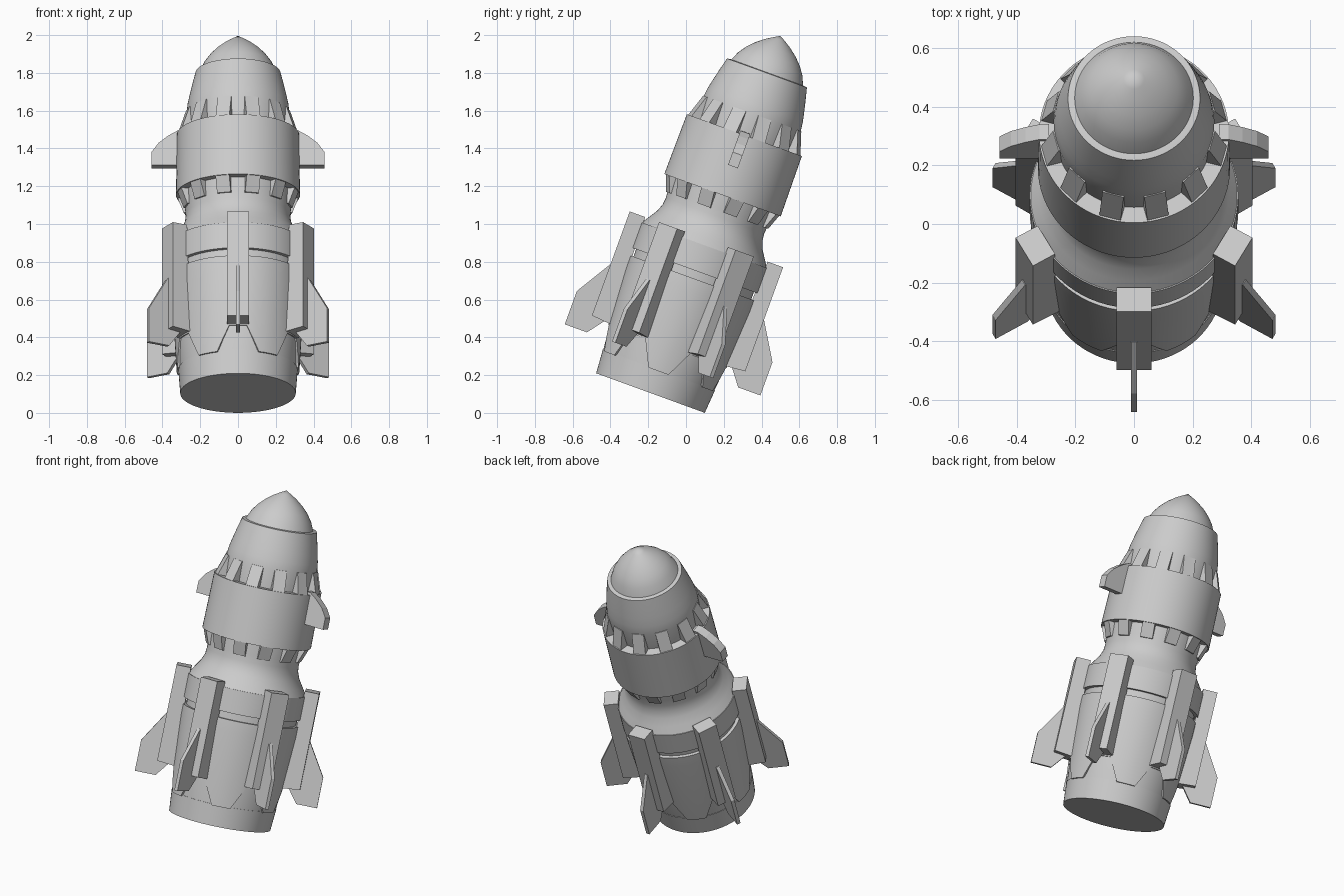
import bpy, bmesh, math
from mathutils import Matrix, Vector

if "Cube" in bpy.data.objects:
    bpy.data.objects.remove(bpy.data.objects["Cube"])

# The rocket is built upright, then leaned back as a whole
LEAN = Matrix.Translation((0, -0.188, 0.105)) @ Matrix.Rotation(math.radians(-20), 4, 'X')
grey = bpy.data.materials.new("hull grey")
grey.diffuse_color = (0.6, 0.6, 0.6, 1)
grey.use_nodes = True
grey.node_tree.nodes["Principled BSDF"].inputs["Base Color"].default_value = grey.diffuse_color


def finish(name, bm, smooth=True):
    bmesh.ops.remove_doubles(bm, verts=bm.verts, dist=1e-5)
    bmesh.ops.recalc_face_normals(bm, faces=bm.faces)
    me = bpy.data.meshes.new(name)
    bm.to_mesh(me)
    bm.free()
    me.transform(LEAN)
    me.materials.append(grey)
    if smooth:
        me.shade_smooth()
        me.set_sharp_from_angle(angle=math.radians(25))
    ob = bpy.data.objects.new(name, me)
    bpy.context.collection.objects.link(ob)
    return ob


def lathe(name, profile, segs=72):
    """Revolve (radius, height) points; the ends lie on the axis."""
    bm = bmesh.new()
    vs = [bm.verts.new((r, 0, z)) for r, z in profile]
    es = [bm.edges.new(p) for p in zip(vs, vs[1:])]
    bmesh.ops.spin(bm, geom=vs + es, cent=(0, 0, 0), axis=(0, 0, 1),
                   angle=2 * math.pi, steps=segs, use_merge=True)
    return finish(name, bm)


def slab(bm, outline, width, angle):
    """Add a (radius, height) outline of given width, turned about the axis."""
    rot = Matrix.Rotation(math.radians(angle), 3, 'Z')
    a, b = [[bm.verts.new(rot @ Vector((r, s * width / 2, z))) for r, z in outline]
            for s in (-1, 1)]
    bm.faces.new(a)
    bm.faces.new(b[::-1])
    n = len(a)
    for i in range(n):
        j = (i + 1) % n
        bm.faces.new((a[i], b[i], b[j], a[j]))


def slabs(name, outline, width, angles):
    bm = bmesh.new()
    for ang in angles:
        slab(bm, outline, width, ang)
    return finish(name, bm, smooth=False)


# Engine base band and inner lower body
lathe("base_band", [(0, 0), (0.306, 0), (0.316, 0.13), (0, 0.13)])
lathe("inner_body", [(0, 0.12), (0.312, 0.12), (0.330, 0.30), (0.332, 0.70), (0, 0.70)])

# Collar and waist
lathe("collar", [(0, 0.69), (0.356, 0.69), (0.356, 0.833), (0, 0.833)])
lathe("waist", [(0, 0.83), (0.352, 0.833), (0.325, 0.875), (0.297, 0.918), (0.281, 0.96),
                (0.277, 1.0), (0.281, 1.045), (0.285, 1.12), (0, 1.12)])

# Wide ring, upper body and nose
lathe("wide_ring", [(0, 1.115), (0.328, 1.115), (0.324, 1.453), (0, 1.453)])
lathe("upper_body", [(0, 1.45), (0.268, 1.45), (0.274, 1.57), (0.267, 1.625), (0.255, 1.68),
                     (0.241, 1.74), (0.225, 1.803), (0.205, 1.806), (0, 1.806)])
lathe("nose", [(0, 1.80), (0.205, 1.80), (0.180, 1.856), (0.150, 1.898),
               (0.113, 1.936), (0.070, 1.970), (0.035, 1.992), (0, 2.012)])

# Outer shell with a notched lower edge, repeated at each fin
bm = bmesh.new()
rows = []
for k in range(6):
    for a in (-30, -25, -20, -14, -8, -4, 0, 4, 8, 14, 20, 25):
        low = 0.123 + 0.14 * min(1, max(0, (20 - abs(a)) / 12))
        r_low = 0.325 + 0.03 * (low - 0.123) / 0.5
        t = math.radians(30 + 60 * k + a)
        rows.append([bm.verts.new((r * math.cos(t), r * math.sin(t), z)) for r, z in
                     ((r_low, low), (0.352, 0.58), (0.352, 0.648), (0.325, 0.648),
                      (r_low - 0.02, low))])
for p, q in zip(rows, rows[1:] + rows[:1]):
    for i in range(5):
        j = (i + 1) % 5
        bm.faces.new((p[i], q[i], q[j], p[j]))
finish("notched_shell", bm)

# Six posts with swept fins
six = [30 + 60 * k for k in range(6)]
slabs("posts", [(0.325, 0.27), (0.432, 0.28), (0.432, 0.866), (0.345, 0.866)], 0.118, six)
slabs("fins", [(0.34, 0.56), (0.435, 0.565), (0.551, 0.374), (0.551, 0.187),
               (0.426, 0.187), (0.34, 0.30)], 0.022, six)

# Ribs below and above the wide ring
twelve = [15 + 30 * k for k in range(12)]
slabs("lower_ribs", [(0.25, 1.03), (0.288, 1.03), (0.322, 1.118), (0.25, 1.118)], 0.075, twelve)
slabs("upper_ribs", [(0.24, 1.45), (0.318, 1.45), (0.276, 1.575), (0.24, 1.575)], 0.075, twelve)

# Small side wings on the wide ring
slabs("side_wings", [(0.29, 1.276), (0.458, 1.276), (0.458, 1.348), (0.42, 1.40),
                     (0.37, 1.44), (0.322, 1.468), (0.29, 1.47)], 0.055, (0, 180))
